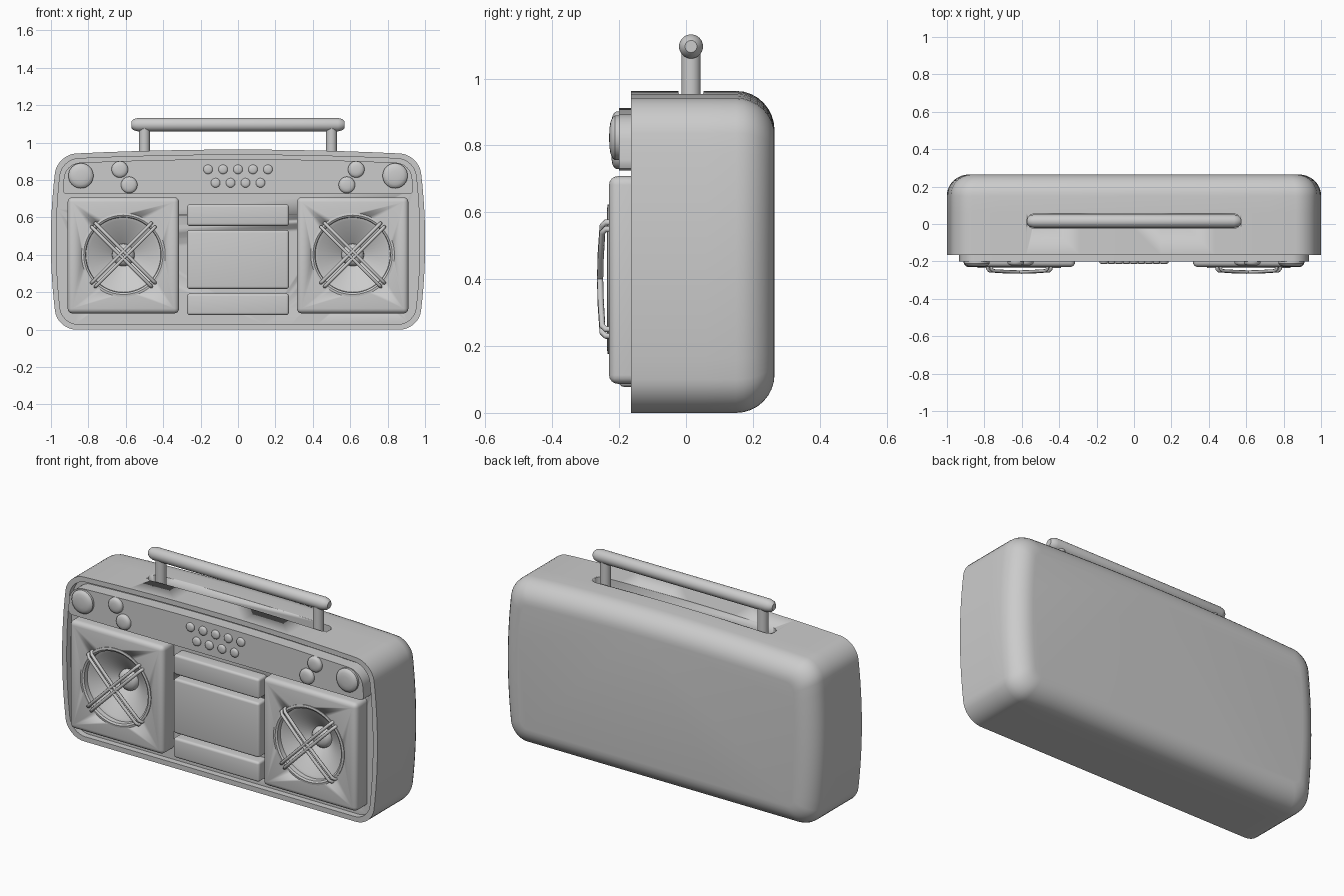
import bpy, bmesh, math
from mathutils import Matrix, Vector

if "Cube" in bpy.data.objects:
    bpy.data.objects.remove(bpy.data.objects["Cube"])

FRONT = Matrix.Rotation(math.pi / 2, 4, 'X')     # local z -> -y
SIDE = Matrix.Rotation(math.pi / 2, 4, 'Y')      # local z -> x


def finish(name, bm, angle=35):
    bmesh.ops.recalc_face_normals(bm, faces=bm.faces)
    me = bpy.data.meshes.new(name)
    bm.to_mesh(me)
    bm.free()
    ob = bpy.data.objects.new(name, me)
    bpy.context.collection.objects.link(ob)
    bpy.ops.object.select_all(action='DESELECT')
    ob.select_set(True)
    bpy.context.view_layer.objects.active = ob
    bpy.ops.object.shade_smooth_by_angle(angle=math.radians(angle))
    return ob


def loft(name, rings):
    bm = bmesh.new()
    vs = [[bm.verts.new(p) for p in ring] for ring in rings]
    n = len(vs[0])
    for a, b in zip(vs, vs[1:]):
        for i in range(n):
            bm.faces.new((a[i], a[(i + 1) % n], b[(i + 1) % n], b[i]))
    bm.faces.new(vs[0])
    bm.faces.new(vs[-1])
    return finish(name, bm)


def lathe(name, profile, loc, rot=Matrix(), steps=32):
    bm = bmesh.new()
    pts = [bm.verts.new((r, 0, z)) for r, z in profile]
    edges = [bm.edges.new(e) for e in zip(pts, pts[1:])]
    bmesh.ops.spin(bm, geom=pts + edges, axis=(0, 0, 1), cent=(0, 0, 0),
                   angle=2 * math.pi, steps=steps)
    bmesh.ops.remove_doubles(bm, verts=bm.verts, dist=1e-5)
    bm.transform(Matrix.Translation(loc) @ rot)
    return finish(name, bm)


def box(name, x0, x1, y0, y1, z0, z1, bevel):
    bm = bmesh.new()
    bmesh.ops.create_cube(bm, size=1)
    for v in bm.verts:
        v.co = Vector(((x0 + x1) / 2 + v.co.x * (x1 - x0),
                       (y0 + y1) / 2 + v.co.y * (y1 - y0),
                       (z0 + z1) / 2 + v.co.z * (z1 - z0)))
    bmesh.ops.bevel(bm, geom=bm.edges[:], offset=bevel, segments=4,
                    profile=0.5, affect='EDGES')
    return finish(name, bm)


def cut(ob, cutter):
    m = ob.modifiers.new("cut", 'BOOLEAN')
    m.operation, m.solver, m.object = 'DIFFERENCE', 'EXACT', cutter
    cutter.hide_render = True
    cutter.hide_set(True)


def outline(d):
    """Rounded rectangle inset by d, with bulging sides and a crowned top."""
    w, top, r = 0.965 - d, 0.937 - d, 0.1 - 0.5 * d
    corners = [(w - r, d + r, -90), (w - r, top - r, 0),
               (-w + r, top - r, 90), (-w + r, d + r, 180)]
    pts = []
    for i, (cx, cz, a0) in enumerate(corners):
        for k in range(9):
            a = math.radians(a0 + k * 90 / 8)
            pts.append((cx + r * math.cos(a), cz + r * math.sin(a)))
        nx, nz, na = corners[(i + 1) % 4]
        a = math.radians(na)
        end = (nx + r * math.cos(a), nz + r * math.sin(a))
        start = pts[-1]
        for k in range(1, 12):
            t = k / 12
            pts.append((start[0] + (end[0] - start[0]) * t,
                        start[1] + (end[1] - start[1]) * t))
    return [(x * (1 + 0.037 * (1 - ((z - 0.47) / 0.47) ** 2)),
             z + 0.026 * (z / 0.937) * (1 - (x / 0.965) ** 2)) for x, z in pts]


def ring(d, y):
    return [(x, y, z) for x, z in outline(d)]


# Case: recessed front, rim, and rounded back
R = 0.115
rings = [ring(0.028, -0.13), ring(0.028, -0.165), ring(0, -0.165), ring(0, 0.06)]
for k in range(9):
    a = math.radians(k * 90 / 8)
    rings.append(ring(R * (1 - math.cos(a)), 0.265 - R + R * math.sin(a)))
body = loft("case", rings)

# Slot for the handle
slot = []
for k in range(26):
    half = 0 if k < 13 else 1
    a = math.radians(-90 + (k - half) * 180 / 12)
    slot.append(((0.535 if half == 0 else -0.535) + 0.038 * math.cos(a),
                 0.015 + 0.038 * math.sin(a)))
cut(body, loft("slot_cutter", [[(x, y, z) for x, y in slot] for z in (0.9, 1.05)]))

# Control strip following the top of the case
top = [p for p in outline(0.05) if p[1] > 0.75]
x = top[0][0]
foot = [(-x, 0.745), (-x + 0.006, 0.731), (-x + 0.02, 0.725),
        (x - 0.02, 0.725), (x - 0.006, 0.731), (x, 0.745)]
strip = top + foot
loft("control_strip", [[(px, y, pz) for px, pz in strip] for y in (-0.12, -0.2)])

# Buttons and knobs


def knob(name, x, z, r, h):
    lathe(name, [(0, -0.01), (r, -0.01), (r, 0.4 * h), (0.92 * r, 0.65 * h),
                 (0.7 * r, 0.87 * h), (0.4 * r, 0.97 * h), (0, h)],
          (x, -0.2, z), FRONT)


for i in range(5):
    knob("button_upper", -0.16 + 0.08 * i, 0.857, 0.025, 0.014)
for i in range(4):
    knob("button_lower", -0.12 + 0.08 * i, 0.785, 0.025, 0.014)
for s in (-1, 1):
    knob("volume_knob", 0.84 * s, 0.823, 0.067, 0.03)
    knob("tone_knob", 0.632 * s, 0.857, 0.044, 0.023)
    knob("balance_knob", 0.582 * s, 0.774, 0.044, 0.023)

# Middle panels: dial, cassette door and keys
for name, z0, z1 in (("tuner_dial", 0.555, 0.67), ("cassette_door", 0.218, 0.532),
                     ("key_panel", 0.078, 0.193)):
    box(name, -0.272, 0.272, -0.2, -0.1, z0, z1, 0.014)

# Speakers
for s in (-1, 1):
    cx, cz = 0.613 * s, 0.4
    hole = lathe("speaker_cutter", [(0, -0.02), (0.218, -0.02), (0.218, 0.3), (0, 0.3)],
                 (cx, 0, cz), FRONT, 48)
    frame = box("speaker_box", cx - 0.298, cx + 0.298, -0.23, -0.1, 0.087, 0.708, 0.026)
    cut(frame, hole)
    cut(body, hole)
    lathe("speaker_cone", [(0.224, 0.225), (0.224, 0.234), (0.212, 0.236), (0.202, 0.23),
                           (0.2, 0.205), (0.185, 0.2), (0.06, 0.11), (0.058, 0.122),
                           (0.045, 0.138), (0.025, 0.145), (0, 0.147)],
          (cx, 0, cz), FRONT, 48)
    # Crossed double grille bars
    for sign in (-1, 1):
        for off in (-0.014, 0.014):
            cu = bpy.data.curves.new("grille_bar", 'CURVE')
            cu.dimensions = '3D'
            cu.bevel_depth, cu.bevel_resolution, cu.use_fill_caps = 0.009, 2, True
            path = [(-0.226, -0.215), (-0.226, -0.24), (-0.212, -0.25), (-0.1, -0.255),
                    (0, -0.257), (0.1, -0.255), (0.212, -0.25), (0.226, -0.24),
                    (0.226, -0.215)]
            sp = cu.splines.new('POLY')
            sp.points.add(len(path) - 1)
            q = math.sqrt(0.5)
            for p, (t, y) in zip(sp.points, path):
                p.co = (cx + q * (t - sign * off), y, cz + q * (sign * t + off), 1)
            bpy.context.collection.objects.link(bpy.data.objects.new("grille_bar", cu))

# Handle bar and posts
lathe("handle_bar", [(0, -0.57), (0.018, -0.57), (0.03, -0.557), (0.036, -0.535),
                     (0.036, 0.535), (0.03, 0.557), (0.018, 0.57), (0, 0.57)],
      (0, 0.015, 1.096), SIDE)
for s in (-1, 1):
    lathe("handle_post", [(0, 0.89), (0.029, 0.89), (0.029, 1.09), (0, 1.09)],
          (0.5 * s, 0.015, 0))
